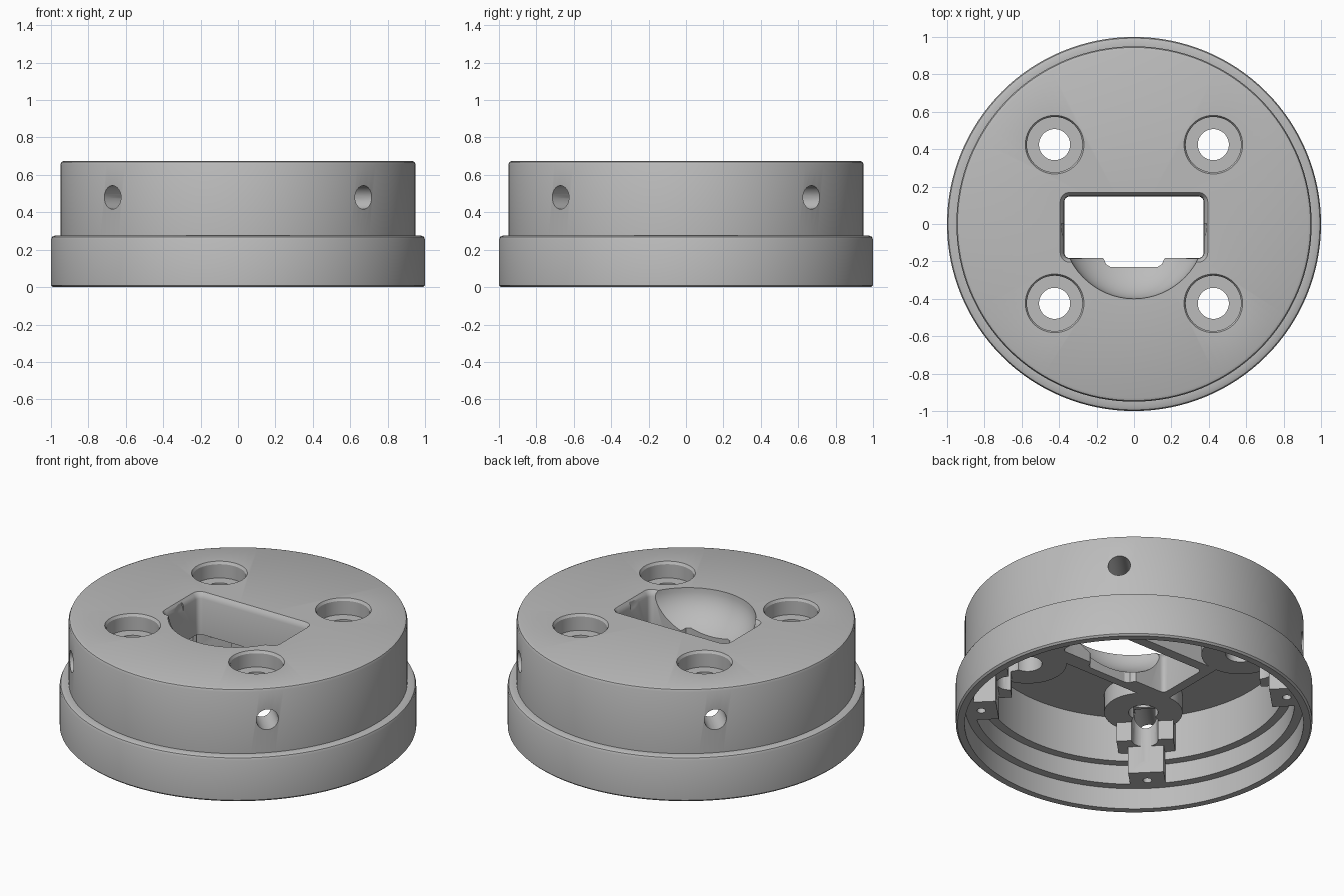
import bpy, bmesh, math
from mathutils import Matrix, Vector

if "Cube" in bpy.data.objects:
    bpy.data.objects.remove(bpy.data.objects["Cube"])

grey = bpy.data.materials.new("light_grey")
grey.diffuse_color = (0.5, 0.5, 0.5, 1)
grey.use_nodes = True
grey.node_tree.nodes["Principled BSDF"].inputs["Base Color"].default_value = grey.diffuse_color


def make(name, bm):
    bmesh.ops.recalc_face_normals(bm, faces=bm.faces)
    me = bpy.data.meshes.new(name)
    bm.to_mesh(me)
    bm.free()
    ob = bpy.data.objects.new(name, me)
    me.materials.append(grey)
    bpy.context.collection.objects.link(ob)
    return ob


def lathe(name, profile, steps=48, at=(0, 0)):
    """Closed solid of revolution; the profile starts and ends on the axis."""
    bm = bmesh.new()
    vs = [bm.verts.new((r, 0, z)) for r, z in profile]
    es = [bm.edges.new(p) for p in zip(vs, vs[1:])]
    bmesh.ops.spin(bm, geom=vs + es, cent=(0, 0, 0), axis=(0, 0, 1),
                   angle=math.tau, steps=steps)
    bmesh.ops.remove_doubles(bm, verts=bm.verts, dist=1e-5)
    bmesh.ops.translate(bm, verts=bm.verts, vec=(at[0], at[1], 0))
    return make(name, bm)


def box(name, lo, hi, turn=0):
    bm = bmesh.new()
    bmesh.ops.create_cube(bm, size=1)
    lo, hi = Vector(lo), Vector(hi)
    for v in bm.verts:
        v.co = (lo + hi) / 2 + v.co * (hi - lo)
    bm.transform(Matrix.Rotation(turn, 4, 'Z'))
    return make(name, bm)


def loft(name, rings):
    """Solid through matching rings of points."""
    bm = bmesh.new()
    loops = [[bm.verts.new(p) for p in ring] for ring in rings]
    n = len(loops[0])
    for a, b in zip(loops, loops[1:]):
        for i in range(n):
            j = (i + 1) % n
            bm.faces.new((a[i], a[j], b[j], b[i]))
    bm.faces.new(loops[0])
    bm.faces.new(loops[-1])
    return make(name, bm)


def round_rect(x, y0, y1, rad, grow, z):
    pts = []
    for k, (sx, cy) in enumerate(((1, y1 - rad), (-1, y1 - rad), (-1, y0 + rad), (1, y0 + rad))):
        for i in range(5):
            a = math.radians(90 * k + 22.5 * i)
            pts.append((sx * (x - rad) + (rad + grow) * math.cos(a),
                        cy + (rad + grow) * math.sin(a), z))
    return pts


def half_bowl(name, rx, ry, rz):
    """Front half of an ellipsoid centred on the top face."""
    bm = bmesh.new()
    bmesh.ops.create_uvsphere(bm, u_segments=64, v_segments=32, radius=1)
    bm.transform(Matrix.Translation((0, 0, 0.675)) @ Matrix.Diagonal((rx, ry, rz, 1)))
    bmesh.ops.bisect_plane(bm, geom=bm.verts[:] + bm.edges[:] + bm.faces[:],
                           plane_co=(0, 0.003, 0), plane_no=(0, 1, 0), clear_outer=True)
    bmesh.ops.holes_fill(bm, edges=[e for e in bm.edges if e.is_boundary], sides=0)
    return make(name, bm)


def combine(body, tool, op):
    m = body.modifiers.new(op, 'BOOLEAN')
    m.operation, m.solver, m.object = op, 'EXACT', tool
    bpy.context.view_layer.objects.active = body
    bpy.ops.object.modifier_apply(modifier=m.name)
    bpy.data.objects.remove(tool)


# stepped round shell, open underneath
housing = lathe("housing", [
    (0, .53), (.85, .53), (.85, .25), (.90, .25), (.90, .13), (.95, .13), (.95, 0),
    (.99, 0), (1, .01), (1, .255), (.994, .269), (.98, .275), (.95, .275),
    (.95, .655), (.944, .669), (.93, .675), (0, .675)], 128)

diagonals = [math.radians(45 + 90 * i) for i in range(4)]
holes = [(.6 * math.cos(a), .6 * math.sin(a)) for a in diagonals]

# underside: window collar, bowl bulge, screw bosses, posts and tabs
adds = [box("collar", (-.43, -.28, .42), (.43, .21, .6))]
bulge = half_bowl("bulge", .44, .45, .29)
combine(bulge, box("trim", (-1, -1, .62), (1, 1, 1.2)), 'DIFFERENCE')
adds.append(bulge)
for a, h in zip(diagonals, holes):
    adds.append(lathe("boss", [(0, .42), (.22, .42), (.22, .6), (0, .6)], at=h))
    adds.append(box("post", (.7, -.16, .3), (.88, .16, .6), a))
    adds.append(box("tab", (.77, -.1, .13), (.92, .1, .58), a))
for ob in adds:
    combine(housing, ob, 'UNION')

# window with softened rim, front finger scoop and its notch
cuts = [loft("window", [round_rect(.37, -.18, .145, .025, g, z) for z, g in
                        ((.2, 0), (.64, .004), (.66, .012), (.677, .026), (.72, .026))]),
        half_bowl("scoop", .388, .4, .25)]
notch = [(-.18, -.17), (-.16, -.19), (-.15, -.215), (-.125, -.23),
         (.125, -.23), (.15, -.215), (.16, -.19), (.18, -.17)]
cuts.append(loft("notch", [[(x, y, z) for x, y in notch] for z in (.2, .6)]))

# counterbored screw holes, radial side holes, post channels and pilot holes
for a, h in zip(diagonals, holes):
    cuts.append(lathe("screw_hole", [(0, .1), (.083, .1), (.083, .575), (.148, .575),
                                     (.148, .66), (.158, .677), (.158, .75), (0, .75)], at=h))
    c, s = math.cos(a), math.sin(a)
    cuts.append(lathe("channel", [(0, .2), (.075, .2), (.075, .5), (0, .5)], 32,
                      (.7 * c, .7 * s)))
    cuts.append(lathe("pilot_hole", [(0, .05), (.025, .05), (.025, .3), (0, .3)], 20,
                      (.86 * c, .86 * s)))
    side = lathe("side_hole", [(0, .7), (.063, .7), (.063, 1.1), (0, 1.1)], 32)
    side.data.transform(Matrix.Translation((0, 0, .48)) @ Matrix.Rotation(a, 4, 'Z')
                        @ Matrix.Rotation(math.pi / 2, 4, 'Y'))
    cuts.append(side)
for ob in cuts:
    combine(housing, ob, 'DIFFERENCE')

# smooth shading with crisp edges
bpy.ops.object.select_all(action='DESELECT')
housing.select_set(True)
bpy.context.view_layer.objects.active = housing
bpy.ops.object.shade_smooth_by_angle(angle=math.radians(30))
